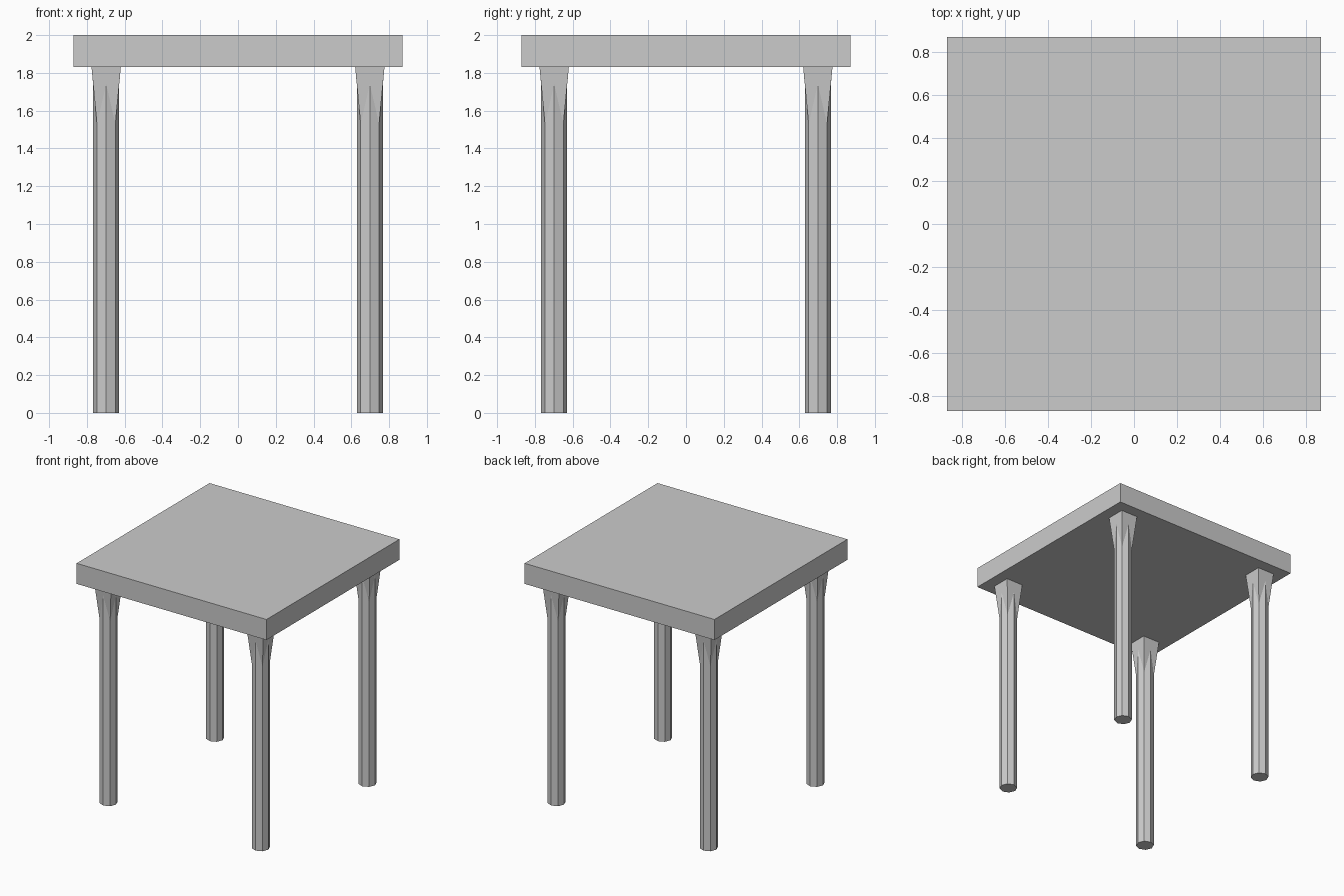
import bpy, bmesh, math

if "Cube" in bpy.data.objects:
    bpy.data.objects.remove(bpy.data.objects["Cube"])

TOP_Z, FLARE_Z, MID_Z = 1.83, 1.53, 1.74
RADIUS, HEAD, LEG_POS = 0.069, 0.0775, 0.698


def finish(bm, name, location=(0, 0, 0)):
    bmesh.ops.recalc_face_normals(bm, faces=bm.faces[:])
    mesh = bpy.data.meshes.new(name)
    bm.to_mesh(mesh)
    bm.free()
    obj = bpy.data.objects.new(name, mesh)
    obj.location = location
    bpy.context.collection.objects.link(obj)
    return obj


def make_leg(name, x, y):
    """Octagonal shaft whose upper end is cut into a flared square head."""
    bm = bmesh.new()
    bottom, upper, head = [], [], []
    for i in range(8):
        a = i * math.pi / 4
        px, py = RADIUS * math.cos(a), RADIUS * math.sin(a)
        bottom.append(bm.verts.new((px, py, 0)))
        # odd points are the corners, where the flare starts lower
        upper.append(bm.verts.new((px, py, FLARE_Z if i % 2 else MID_Z)))
        if i % 2:
            k = HEAD * math.sqrt(2)
            head.append(bm.verts.new((k * math.cos(a), k * math.sin(a), TOP_Z)))
    for i in range(8):
        j = (i + 1) % 8
        bm.faces.new((bottom[i], bottom[j], upper[j], upper[i]))
    # flared head sides
    for i in range(4):
        j = (i + 1) % 4
        bm.faces.new((upper[2 * i + 1], upper[(2 * i + 2) % 8],
                      upper[(2 * i + 3) % 8], head[j], head[i]))
    bm.faces.new(bottom[::-1])
    bm.faces.new(head)
    return finish(bm, name, (x, y, 0))


# Square table top
bm = bmesh.new()
bmesh.ops.create_cube(bm, size=1)
bmesh.ops.scale(bm, vec=(1.74, 1.74, 2 - TOP_Z), verts=bm.verts[:])
finish(bm, "table_top", (0, 0, (2 + TOP_Z) / 2))

# Four corner legs
for side, sx in (("left", -1), ("right", 1)):
    for end, sy in (("front", -1), ("back", 1)):
        make_leg(f"{end}_{side}_leg", sx * LEG_POS, sy * LEG_POS)
